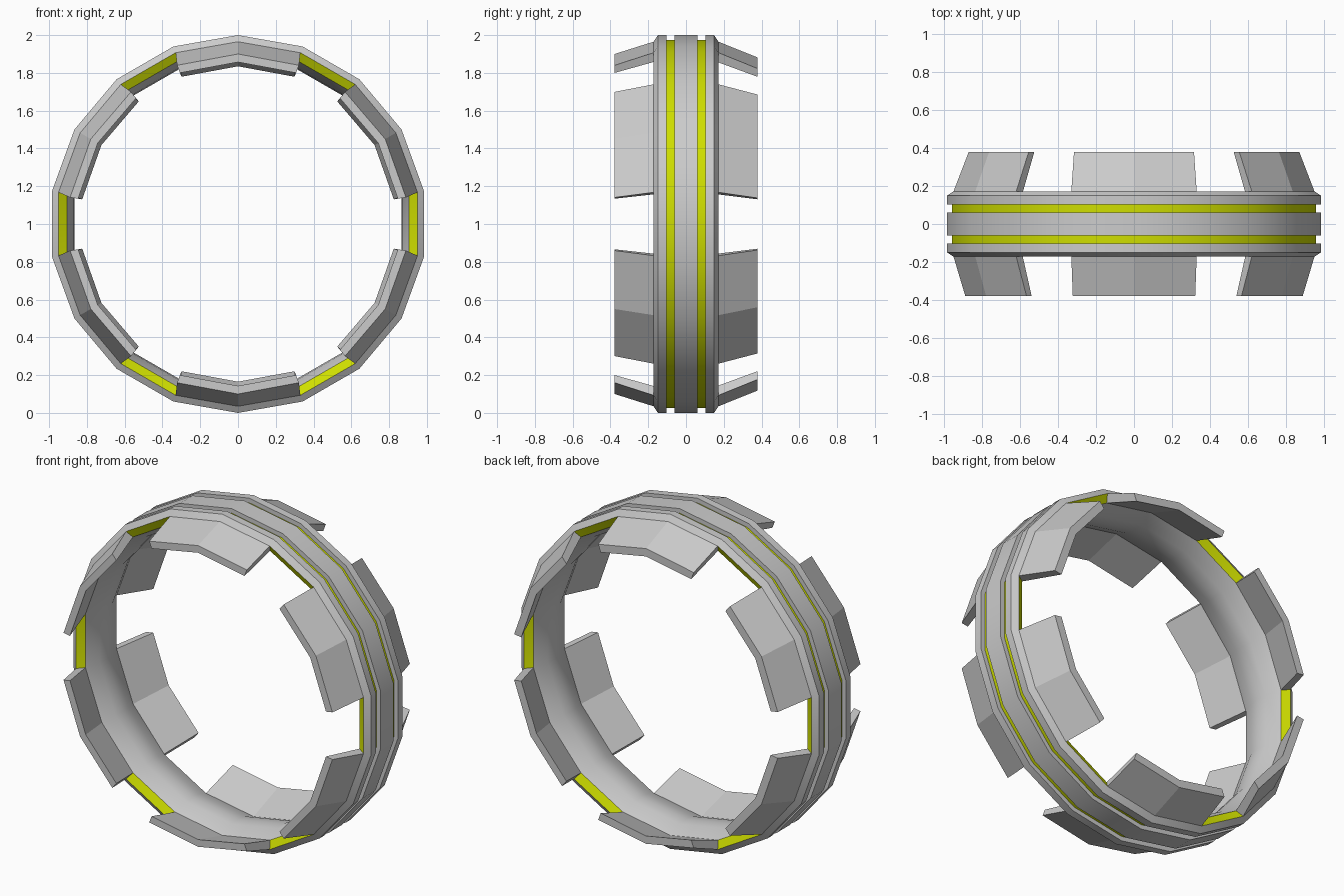
import bpy, bmesh, math

cube = bpy.data.objects.get("Cube")
if cube:
    bpy.data.objects.remove(cube, do_unlink=True)

SIDES = 18
STEP = 2 * math.pi / SIDES


def material(name, rgb):
    m = bpy.data.materials.new(name)
    m.use_nodes = True
    m.diffuse_color = (*rgb, 1)
    m.node_tree.nodes["Principled BSDF"].inputs["Base Color"].default_value = (*rgb, 1)
    return m


grey = material("light grey", (0.6, 0.6, 0.6))
yellow = material("yellow green", (0.62, 0.73, 0.0))


def polar(r, y, angle):
    # Point on a circle around the y axis, centred at z = 1
    return (r * math.cos(angle), y, 1 + r * math.sin(angle))


def make_object(name, bm, mats):
    bmesh.ops.recalc_face_normals(bm, faces=bm.faces)
    mesh = bpy.data.meshes.new(name)
    bm.to_mesh(mesh)
    bm.free()
    for m in mats:
        mesh.materials.append(m)
    obj = bpy.data.objects.new(name, mesh)
    bpy.context.collection.objects.link(obj)
    return obj


# Ring: half cross-section (radius, y) from inner middle to outer middle
half = [(0.879, 0.0), (0.885, 0.06), (0.92, 0.147), (0.965, 0.172),
        (1.0, 0.149), (1.0, 0.103), (0.973, 0.103), (0.973, 0.061), (1.0, 0.061)]
SLOT, GROOVE = 2, 6   # segments holding the rim windows and the groove floor
profile = [(r, y, k) for k, (r, y) in enumerate(half)]
profile += [(r, -y, k - 1) for k, (r, y) in reversed(list(enumerate(half))) if k > 0]
# Each point carries the half-profile segment that starts there
profile[len(half) - 1] = (*half[-1], -1)

bm = bmesh.new()
rings = [[bm.verts.new(polar(r, y, math.pi / 2 + i * STEP)) for r, y, _ in profile]
         for i in range(SIDES)]
for i in range(SIDES):
    a, b = rings[i], rings[(i + 1) % SIDES]
    for j, (_, _, seg) in enumerate(profile):
        k = (j + 1) % len(profile)
        f = bm.faces.new((a[j], a[k], b[k], b[j]))
        window = seg == SLOT and i % 3 == 1
        f.material_index = 1 if seg == GROOVE or window else 0
ring = make_object("ring", bm, [grey, yellow])
bpy.context.view_layer.objects.active = ring
ring.select_set(True)
bpy.ops.object.shade_smooth_by_angle(angle=math.radians(28))
ring.select_set(False)


# Tabs: bent plates two facets wide, leaning inward from the rim
def tab(name, centre, side, outer_end, inner_end):
    section = [(0.965, 0.172, 20), (outer_end, 0.378, 21),
               (inner_end, 0.378, 21), (0.92, 0.147, 20)]
    bm = bmesh.new()
    rows = [[bm.verts.new(polar(r, side * y, centre + math.radians(s * w)))
             for r, y, w in section] for s in (-1, 0, 1)]
    for a, b in zip(rows, rows[1:]):
        for j in range(4):
            k = (j + 1) % 4
            bm.faces.new((a[j], a[k], b[k], b[j]))
    bm.faces.new(rows[0])
    bm.faces.new(rows[-1])
    make_object(name, bm, [grey])


for n in range(6):
    centre = math.radians(30 + 60 * n)
    tab(f"front_tab_{n + 1}", centre, -1, 0.90, 0.857)
    tab(f"back_tab_{n + 1}", centre, 1, 0.882, 0.835)
